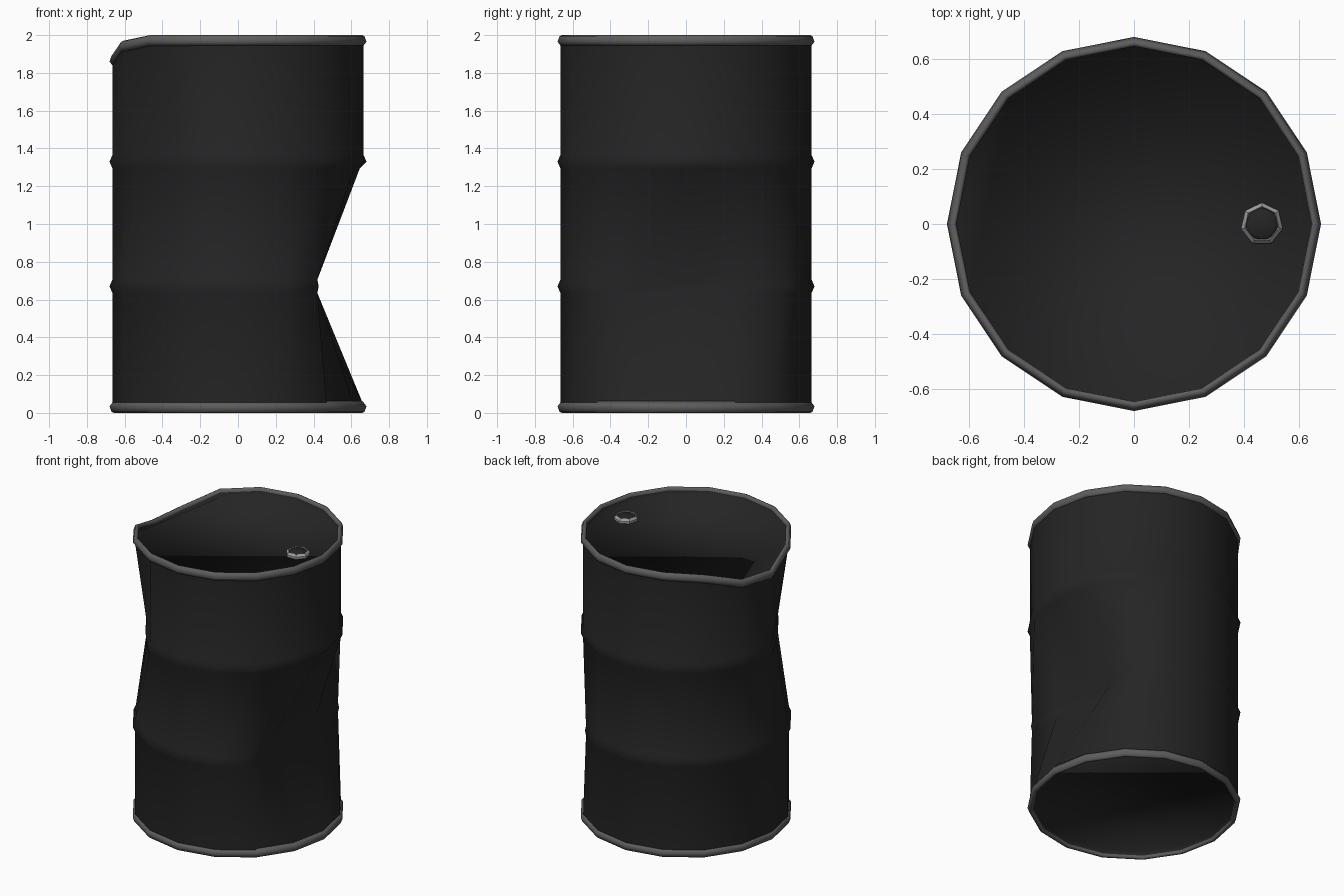
import bpy, bmesh
from math import cos, sin, tau

SIDES = 16
HEIGHT = 2.0

if "Cube" in bpy.data.objects:
    bpy.data.objects.remove(bpy.data.objects["Cube"])


def material(name, grey):
    m = bpy.data.materials.new(name)
    m.use_nodes = True
    colour = (grey, grey, grey, 1)
    m.diffuse_color = colour
    m.node_tree.nodes["Principled BSDF"].inputs["Base Color"].default_value = colour
    return m


black = material("black paint", 0.018)
grey = material("grey rim", 0.11)
steel = material("bright steel", 0.35)

# Dents, keyed by column number counted from +x
SAG = {6: 0.015, 7: 0.09, 8: 0.105, 9: 0.03}
SIDE_DENT = {0: (0.355, 0), 1: (0.42, 0.265), 2: (0.42, 0.51)}


def barrel_point(i, r, z):
    """Point on a ring of the drum, with the knocks applied."""
    x, y = r * cos(tau * i / SIDES), r * sin(tau * i / SIDES)
    bump = r - 0.665
    if 0.6 < z < 0.75:                       # deep dent low on +x
        k = min(i, SIDES - i)
        if k in SIDE_DENT:
            x = SIDE_DENT[k][0] + bump * 0.5
            y = SIDE_DENT[k][1] * (1 if i <= 2 else -1)
    if 1.25 < z < 1.4 and i in (9, 10):      # shallow dent high on -x, -y
        x, y = x * 0.88, y * 0.88
    if 1.25 < z < 1.31 and i == 0:
        x -= 0.02
    if z > 1.8:                              # bent top corner
        z -= SAG.get(i, 0)
    return x, y, z


def finish(name, bm, mat, smooth=True):
    bmesh.ops.recalc_face_normals(bm, faces=bm.faces)
    mesh = bpy.data.meshes.new(name)
    bm.to_mesh(mesh)
    bm.free()
    mesh.materials.append(mat)
    for p in mesh.polygons:
        p.use_smooth = smooth
    ob = bpy.data.objects.new(name, mesh)
    bpy.context.collection.objects.link(ob)
    return ob


def bridge(bm, rings, closed=False):
    n = len(rings[0])
    pairs = list(zip(rings, rings[1:]))
    if closed:
        pairs.append((rings[-1], rings[0]))
    for a, b in pairs:
        for i in range(n):
            j = (i + 1) % n
            bm.faces.new((a[i], a[j], b[j], b[i]))


def drum_rings(bm, profile):
    return [[bm.verts.new(barrel_point(i, r, z)) for i in range(SIDES)]
            for r, z in profile]


# Wall with two raised hoops
wall = [(0.665, 0.04)]
for hoop in (0.67, 1.33):
    wall += [(0.665, hoop - 0.035), (0.68, hoop), (0.665, hoop + 0.035)]
wall.append((0.665, HEIGHT - 0.04))
bm = bmesh.new()
bridge(bm, drum_rings(bm, wall))
finish("drum_wall", bm, black)

# Rolled rims and recessed end plates
RIM = [(0.66, 0.062), (0.68, 0.035), (0.67, 0.006), (0.657, 0), (0.646, 0.008), (0.645, 0.05)]
PLATE = [(0.647, 0.008), (0.643, 0.05)]
for end in ("bottom", "top"):
    def place(profile):
        return [(r, HEIGHT - z if end == "top" else z) for r, z in profile]

    bm = bmesh.new()
    bridge(bm, drum_rings(bm, place(RIM)), closed=True)
    finish(end + "_rim", bm, grey)

    bm = bmesh.new()
    rings = drum_rings(bm, place(PLATE))
    bridge(bm, rings)
    inner = rings[-1]
    if end == "top":                         # folded along the bent corner
        bm.faces.new(inner[6:10])
        bm.faces.new(inner[9:] + inner[:7])
    else:
        bm.faces.new(inner)
    plate = finish(end + "_plate", bm, black)


# Filler cap on the top plate
def small_rings(bm, sides, profile):
    return [[bm.verts.new((0.465 + r * cos(tau * (i / sides + 0.25)),
                           r * sin(tau * (i / sides + 0.25)), z))
             for i in range(sides)] for r, z in profile]


bm = bmesh.new()
collar = [(0.078, 1.945), (0.078, 1.965), (0.064, 1.98), (0.058, 1.965), (0.058, 1.945)]
bridge(bm, small_rings(bm, 7, collar))
finish("filler_collar", bm, steel, smooth=False)

bm = bmesh.new()
rings = small_rings(bm, 14, [(0.058, 1.945), (0.058, 1.972), (0.05, 1.978)])
bridge(bm, rings)
bm.faces.new(rings[-1])
finish("filler_cap", bm, black)
